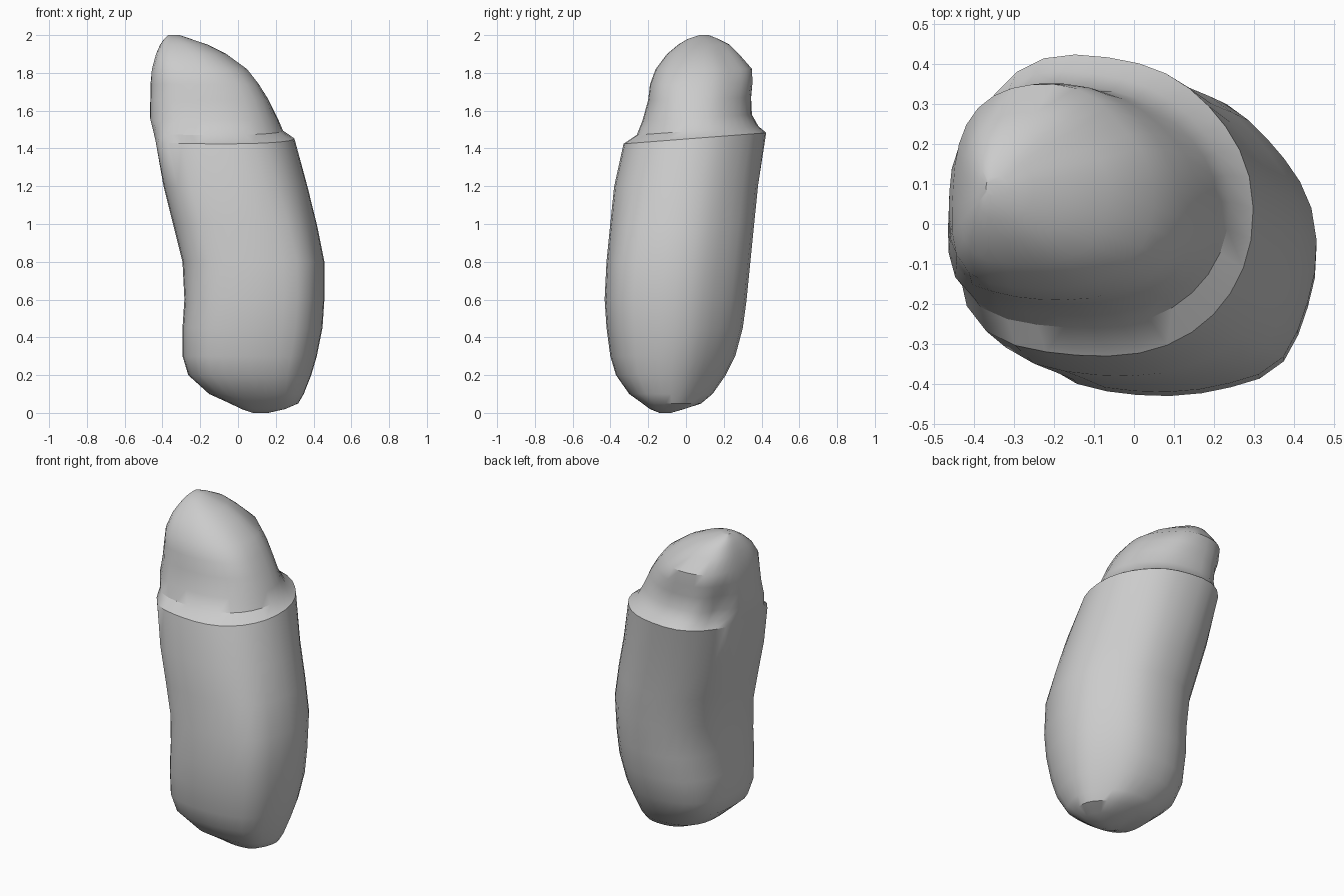
import bpy, bmesh
from math import cos, sin, pi, radians, copysign

cube = bpy.data.objects.get("Cube")
if cube:
    bpy.data.objects.remove(cube, do_unlink=True)

SIDES = 32

# Rings in hundredths: height, x low, x high, y low, y high
BODY = [(0, 8, 16, -14, -8), (2, 2, 25, -19, -1), (5, -4, 32, -23, 8),
        (10, -15, 35, -30, 14), (20, -26, 39, -37, 21), (30, -29, 42, -40, 26),
        (45, -29, 45, -42, 30), (60, -28, 46, -43, 32), (80, -29, 46, -42, 34),
        (100, -34, 42, -40, 36), (120, -39, 37, -38, 38), (145, -43, 30, -33, 41)]
HEAD = [(149, -44, 24, -26, 37), (156, -46, 21, -23, 34), (166, -46, 16, -20, 34),
        (174, -46, 11, -19, 35), (182, -45, 5, -16, 35), (190, -43, -6, -10, 28),
        (195, -41, -16, -4, 23), (198, -39, -25, 1, 17), (200, -37, -31, 7, 12)]


def bump(angle, centre, sharpness):
    """Local swelling around one direction."""
    return max(0, cos(angle - radians(centre))) ** sharpness


def near(z, height, reach):
    """Weight that fades away from one height."""
    return max(0, 1 - abs(z - height) / reach)


def radius(angle, z):
    """Rounded corners on the diagonals, with a hollow at the back of the head."""
    low = max(0, min(1, (1.3 - z) / 0.5))
    rim = near(z, 1.48, 0.3)
    crown = near(z, 1.86, 0.12)
    r = 1 + (0.13 + 0.08 * crown) * bump(angle, 222, 10)
    r += 0.06 * bump(angle, 132, 8)
    r -= (0.08 - 0.04 * rim + 0.07 * crown) * bump(angle, 42, 8)
    r += 0.07 * low * bump(angle, -48, 24)
    r += rim * (0.04 * bump(angle, 215, 16) + 0.06 * bump(angle, 112, 16))
    if z > 1.46:
        r += 0.09 * near(z, 1.72, 0.2) * bump(angle, -38, 12)
        r -= 0.16 * near(z, 1.58, 0.22) * bump(angle, 145, 24)
    return r


def soft(value):
    """Slightly squared circle coordinate."""
    return copysign(abs(value) ** 0.94, value)


def add_ring(bm, ring):
    z, x0, x1, y0, y1 = (n / 100 for n in ring)
    tilt = 0.08 * near(z, 1.46, 0.3)
    verts = []
    for i in range(SIDES):
        a = 2 * pi * i / SIDES
        r = radius(a, z)
        x = (x0 + x1) / 2 + (x1 - x0) / 2 * r * soft(cos(a))
        y = (y0 + y1) / 2 + (y1 - y0) / 2 * r * soft(sin(a))
        verts.append(bm.verts.new((x, y, z + tilt * y)))
    return verts


# Bean-shaped body with a sloped rim, closed by the leaning rounded head
bm = bmesh.new()
rings = [add_ring(bm, ring) for ring in BODY + HEAD]
for below, above in zip(rings, rings[1:]):
    for i in range(SIDES):
        j = (i + 1) % SIDES
        bm.faces.new((below[i], below[j], above[j], above[i]))
bm.faces.new(rings[0][::-1])
bm.faces.new(rings[-1])
bmesh.ops.recalc_face_normals(bm, faces=bm.faces)
mesh = bpy.data.meshes.new("bean_body")
bm.to_mesh(mesh)
bm.free()
body = bpy.data.objects.new("bean_body", mesh)
bpy.context.collection.objects.link(body)

# Plain grey surface
grey = bpy.data.materials.new("light_grey")
grey.use_nodes = True
colour = (0.6, 0.6, 0.6, 1)
grey.diffuse_color = colour
grey.node_tree.nodes["Principled BSDF"].inputs["Base Color"].default_value = colour
mesh.materials.append(grey)

# Smooth skin with a crisp front rim
bpy.ops.object.select_all(action="DESELECT")
body.select_set(True)
bpy.context.view_layer.objects.active = body
bpy.ops.object.shade_smooth_by_angle(angle=radians(35))
